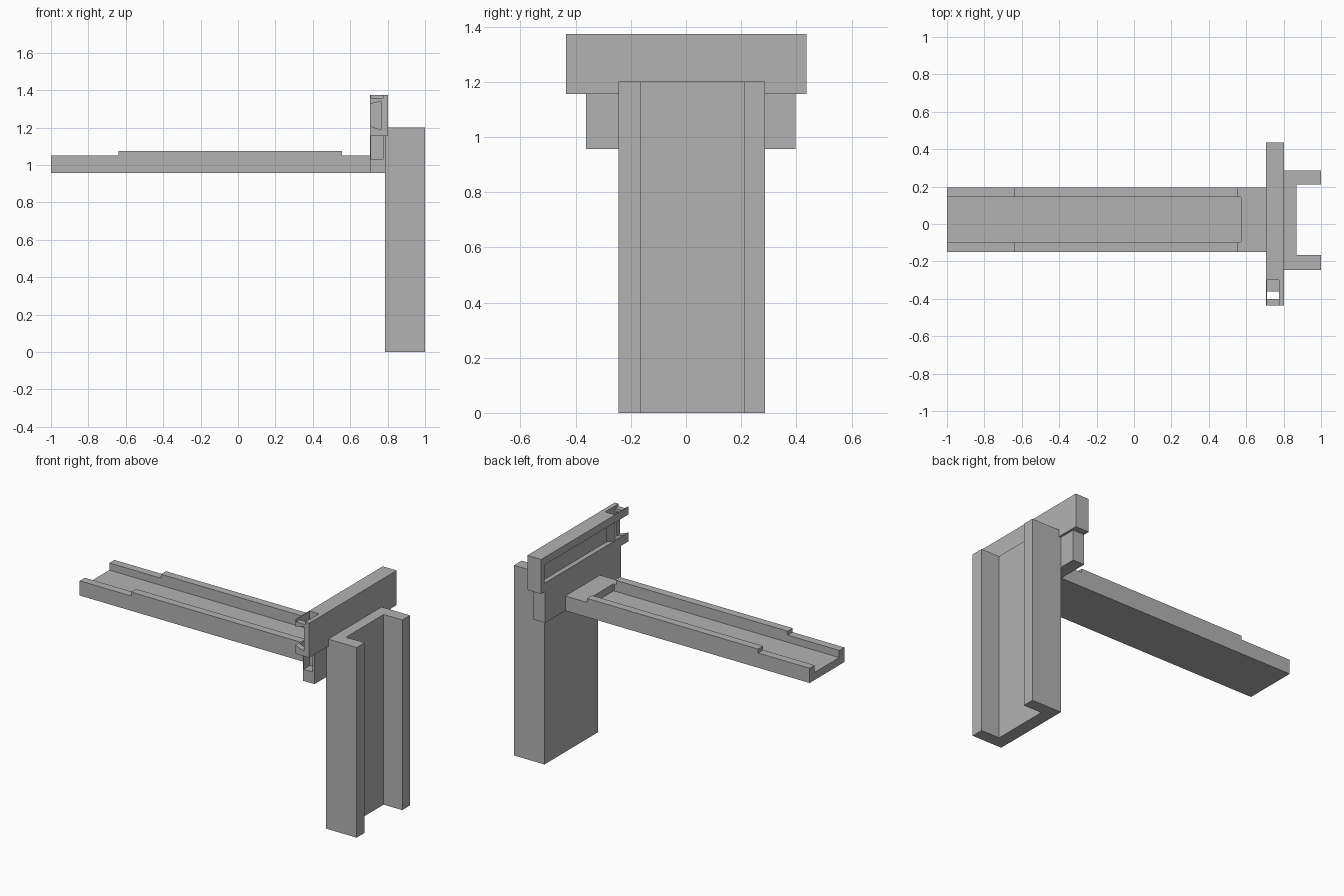
import bpy
import bmesh
from mathutils import Vector

cube = bpy.data.objects.get("Cube")
if cube:
    bpy.data.objects.remove(cube, do_unlink=True)

grey = bpy.data.materials.new("plain grey")
grey.use_nodes = True
COLOUR = (0.45, 0.45, 0.45, 1)
grey.diffuse_color = COLOUR
for node in grey.node_tree.nodes:
    if node.type == 'BSDF_PRINCIPLED':
        node.inputs["Base Color"].default_value = COLOUR


def prism(name, profile, axis, low, high):
    """Extrude a closed 2D profile along the given axis from low to high."""
    place = {'y': lambda a, b, d: (a, d, b), 'z': lambda a, b, d: (a, b, d)}[axis]
    bm = bmesh.new()
    face = bm.faces.new([bm.verts.new(place(a, b, low)) for a, b in profile])
    grown = bmesh.ops.extrude_face_region(bm, geom=[face])
    verts = [v for v in grown["geom"] if isinstance(v, bmesh.types.BMVert)]
    bmesh.ops.translate(bm, verts=verts, vec=Vector(place(0, 0, high - low)))
    bmesh.ops.recalc_face_normals(bm, faces=bm.faces)
    mesh = bpy.data.meshes.new(name)
    bm.to_mesh(mesh)
    bm.free()
    mesh.materials.append(grey)
    obj = bpy.data.objects.new(name, mesh)
    bpy.context.collection.objects.link(obj)
    return obj


def box(name, x, y, z):
    corners = [(x[0], y[0]), (x[1], y[0]), (x[1], y[1]), (x[0], y[1])]
    return prism(name, corners, 'z', *z)


def cut(target, cutter):
    """Subtract the cutter for good and remove it."""
    cutter.hide_render = True
    mod = target.modifiers.new("cut", 'BOOLEAN')
    mod.operation = 'DIFFERENCE'
    mod.solver = 'EXACT'
    mod.object = cutter
    bpy.context.view_layer.objects.active = target
    bpy.ops.object.modifier_apply(modifier=mod.name)
    bpy.data.objects.remove(cutter, do_unlink=True)


# Upright channel post, open toward +x
prism("channel_post", [(0.787, -0.245), (1, -0.245), (1, -0.165), (0.87, -0.165),
                       (0.87, 0.21), (1, 0.21), (1, 0.287), (0.787, 0.287)],
      'z', 0, 1.2)

# Long arm with raised middle rails and a trough open at its far end
arm = prism("trough_arm", [(-1, 0.957), (0.708, 0.957), (0.708, 1.05), (0.555, 1.05),
                           (0.555, 1.075), (-0.64, 1.075), (-0.64, 1.05), (-1, 1.05)],
            'y', -0.15, 0.195)
cut(arm, prism("trough_cutter", [(-1.1, -0.1), (0.568, -0.1), (0.575, -0.093),
                                 (0.575, 0.138), (0.568, 0.145), (-1.1, 0.145)],
               'z', 1.005, 1.2))

# Block behind the arm, with a pocket in its front end
block = box("lower_block", (0.706, 0.788), (-0.362, 0.397), (0.957, 1.157))
cut(block, box("pocket_cutter", (0.711, 0.775), (-0.5, -0.3), (1.03, 1.3)))

# Crossbar with a dovetail slot open at the front
bar = box("slotted_crossbar", (0.705, 0.802), (-0.435, 0.437), (1.155, 1.373))
cut(bar, prism("dovetail_cutter", [(0.69, 1.212), (0.705, 1.21), (0.765, 1.187),
                                   (0.765, 1.342), (0.705, 1.325), (0.69, 1.323)],
               'y', -0.5, 0.405))
# Vertical notch through the crossbar, and the lowered edge at its front
cut(bar, box("notch_cutter", (0.711, 0.775), (-0.4, -0.3), (1.1, 1.45)))
cut(bar, box("edge_cutter", (0.711, 0.775), (-0.5, -0.39), (1.357, 1.45)))
